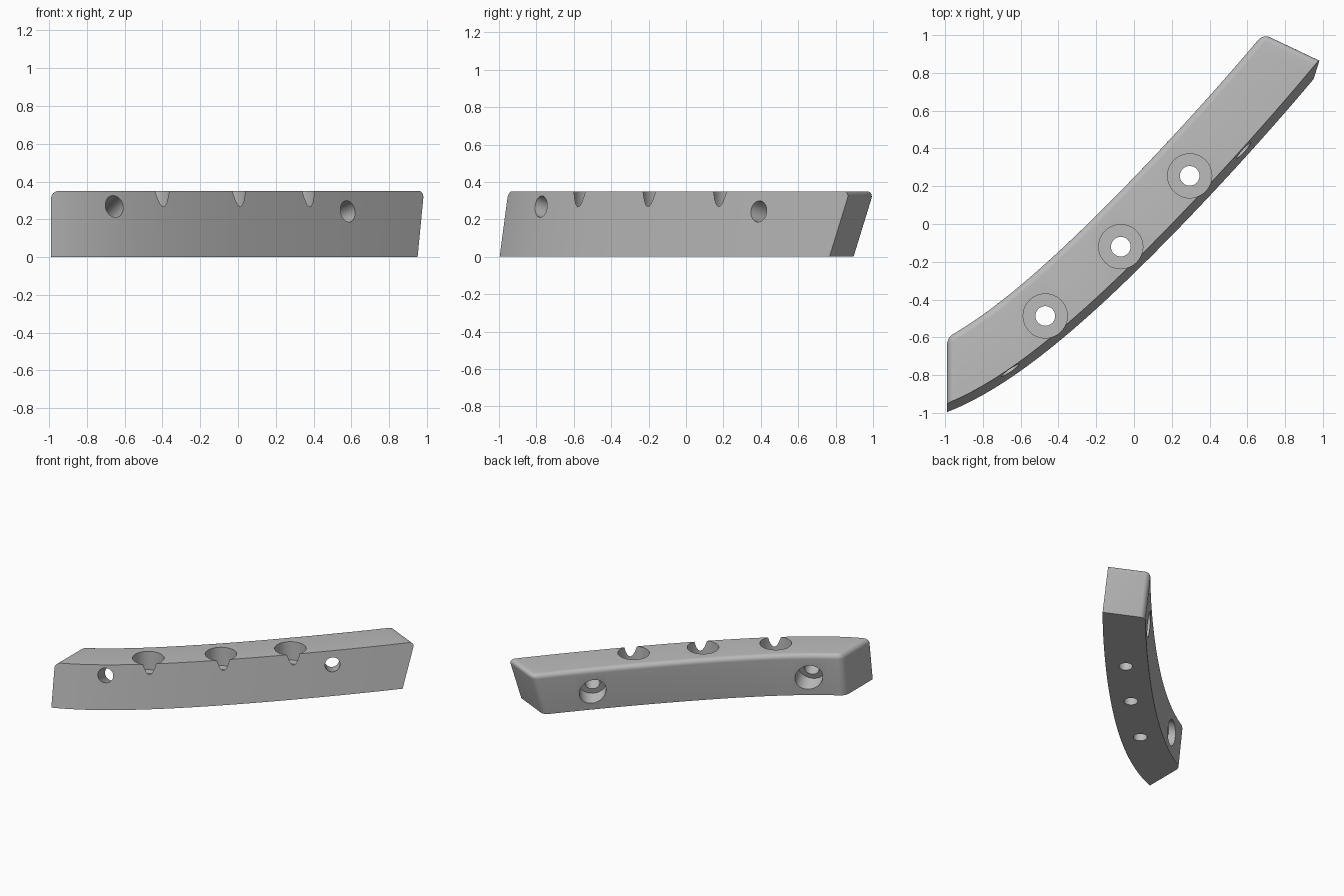
import bpy, bmesh, math
from mathutils import Vector

cube = bpy.data.objects.get("Cube")
if cube:
    bpy.data.objects.remove(cube, do_unlink=True)

HEIGHT, WIDTH, LEAN = 0.35, 0.32, 0.043
GUIDE = [(-0.99, -0.95), (-0.404, -0.571), (0.003, -0.198), (0.372, 0.181), (0.985, 0.875)]
STEPS = 32

grey = bpy.data.materials.new("plain_grey")
grey.use_nodes = True
colour = (0.5, 0.5, 0.5, 1)
grey.diffuse_color = colour
grey.node_tree.nodes["Principled BSDF"].inputs["Base Color"].default_value = colour


def guide_y(x):
    """Smooth curve of the outer top edge."""
    total = 0
    for i, (xi, yi) in enumerate(GUIDE):
        for j, (xj, _) in enumerate(GUIDE):
            if i != j:
                yi *= (x - xj) / (xi - xj)
        total += yi
    return total


def rail(x, offset, z):
    """Point beside the guide curve."""
    slope = (guide_y(x + 0.001) - guide_y(x - 0.001)) / 0.002
    side = Vector((-slope, 1, 0)).normalized()
    return Vector((x, guide_y(x), z)) + side * offset


def left_end(p):
    return p.x + 0.99


def right_end(p):
    return 0.427 * p.x + 0.904 * p.y - 1.0996 - 0.32 * p.z


def solve(plane, offset, z):
    """Curve parameter at which a rail meets an end plane."""
    low, high = -1.2, 1.2
    for _ in range(40):
        mid = (low + high) / 2
        if plane(rail(mid, offset, z)) < 0:
            low = mid
        else:
            high = mid
    return low


# Curved bar with a leaning four-sided section
section = [(-LEAN, 0), (WIDTH - LEAN, 0), (WIDTH, HEIGHT), (0, HEIGHT)]
bm = bmesh.new()
rails = []
for offset, z in section:
    a, b = solve(left_end, offset, z), solve(right_end, offset, z)
    rails.append([bm.verts.new(rail(a + (b - a) * i / STEPS, offset, z))
                  for i in range(STEPS + 1)])
for r, s in zip(rails, rails[1:] + rails[:1]):
    for i in range(STEPS):
        bm.faces.new((r[i], r[i + 1], s[i + 1], s[i]))
for end in (0, -1):
    bm.faces.new([r[end] for r in rails])
bmesh.ops.recalc_face_normals(bm, faces=bm.faces)

# Rounded inner top edge, end top edges and inner corners
inner, outer, foot = rails[2], rails[3], rails[1]
pairs = list(zip(inner, inner[1:]))
for end in (0, -1):
    pairs += [(inner[end], outer[end]), (inner[end], foot[end])]
bmesh.ops.bevel(bm, geom=[bm.edges.get(p) for p in pairs], offset=0.04,
                offset_type='OFFSET', segments=6, profile=0.5, affect='EDGES',
                clamp_overlap=True)
mesh = bpy.data.meshes.new("curved_bar")
bm.to_mesh(mesh)
bm.free()
bar = bpy.data.objects.new("curved_bar", mesh)
bpy.context.collection.objects.link(bar)
mesh.materials.append(grey)

cutters = []


def drill(start, end, radius):
    """Cylindrical cutter between two points."""
    start, end = Vector(start), Vector(end)
    axis = end - start
    bpy.ops.mesh.primitive_cylinder_add(vertices=48, radius=radius, depth=axis.length,
                                        location=(start + end) / 2)
    tool = bpy.context.object
    tool.name = "hole_cutter"
    tool.rotation_euler = axis.to_track_quat('Z', 'Y').to_euler()
    tool.hide_render = True
    tool.data.materials.append(grey)
    cutters.append(tool)
    cut = bar.modifiers.new("hole", 'BOOLEAN')
    cut.operation, cut.solver, cut.object = 'DIFFERENCE', 'EXACT', tool


# Vertical counterbored holes
for x, y in [(-0.47, -0.487), (-0.07, -0.12), (0.295, 0.255)]:
    drill((x, y, -0.1), (x, y, 0.5), 0.052)
    drill((x, y, HEIGHT - 0.15), (x, y, 0.5), 0.117)

# Slanting side holes, counterbored from the inner wall
for front, back in [((-0.655, -0.775, 0.268), (-0.775, -0.477, 0.15)),
                    ((0.583, 0.387, 0.243), (0.392, 0.644, 0.155))]:
    front, back = Vector(front), Vector(back)
    axis = (back - front).normalized()
    drill(front - axis * 0.2, back + axis * 0.2, 0.056)
    drill(back - axis * 0.1, back + axis * 0.2, 0.1)

# Bake the holes and remove the cutters
bpy.context.view_layer.update()
graph = bpy.context.evaluated_depsgraph_get()
baked = bpy.data.meshes.new_from_object(bar.evaluated_get(graph))
bar.modifiers.clear()
bar.data = baked
for tool in cutters:
    bpy.data.objects.remove(tool, do_unlink=True)

bpy.ops.object.select_all(action='DESELECT')
bar.select_set(True)
bpy.context.view_layer.objects.active = bar
bpy.ops.object.shade_smooth_by_angle(angle=math.radians(30))
